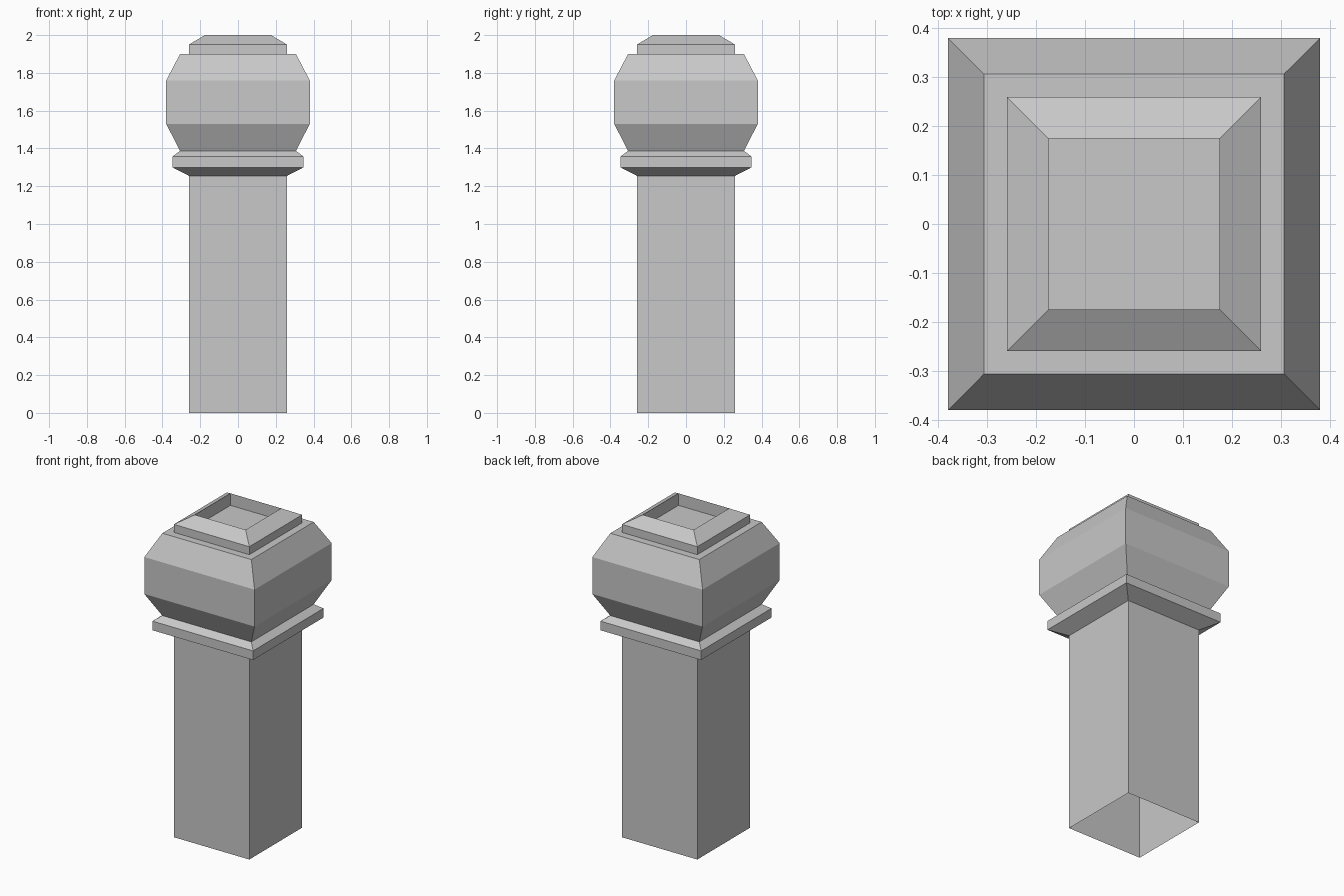
import bpy
import bmesh

# Remove the default cube
cube = bpy.data.objects.get("Cube")
if cube:
    bpy.data.objects.remove(cube, do_unlink=True)

# Single stone colour
GREY = (0.58, 0.58, 0.58, 1.0)
stone = bpy.data.materials.new("stone_grey")
stone.use_nodes = True
stone.diffuse_color = GREY
shader = next(n for n in stone.node_tree.nodes if n.type == 'BSDF_PRINCIPLED')
shader.inputs["Base Color"].default_value = GREY
shader.inputs["Roughness"].default_value = 0.9


def square_loft(name, profile, close_end=False):
    """Sweep a (half width, height) profile around a square plan."""
    bm = bmesh.new()
    corners = [(-1, -1), (1, -1), (1, 1), (-1, 1)]
    rings = [[bm.verts.new((sx * w, sy * w, z)) for sx, sy in corners]
             for w, z in profile]
    for low, high in zip(rings, rings[1:]):
        for i in range(4):
            j = (i + 1) % 4
            bm.faces.new((low[i], low[j], high[j], high[i]))
    if close_end:
        bm.faces.new(rings[-1])
    mesh = bpy.data.meshes.new(name)
    bm.to_mesh(mesh)
    bm.free()
    mesh.materials.append(stone)
    obj = bpy.data.objects.new(name, mesh)
    bpy.context.collection.objects.link(obj)
    return obj


SHAFT, NECK, RIM = 0.26, 0.307, 0.175

# Hollow square shaft, open at the foot
square_loft("shaft", [(SHAFT, 0), (SHAFT, 1.255)])

# Flared collar moulding
square_loft("collar", [(SHAFT, 1.255), (0.347, 1.3), (0.347, 1.357), (NECK, 1.387)])

# Faceted bulb with a flat ledge on top
square_loft("bulb", [(NECK, 1.387), (0.38, 1.53), (0.38, 1.76), (NECK, 1.9), (SHAFT, 1.9)])

# Bevelled cap with a sunken square floor
square_loft("cap", [(SHAFT, 1.9), (SHAFT, 1.95), (RIM, 2.0), (RIM, 1.925)], close_end=True)
